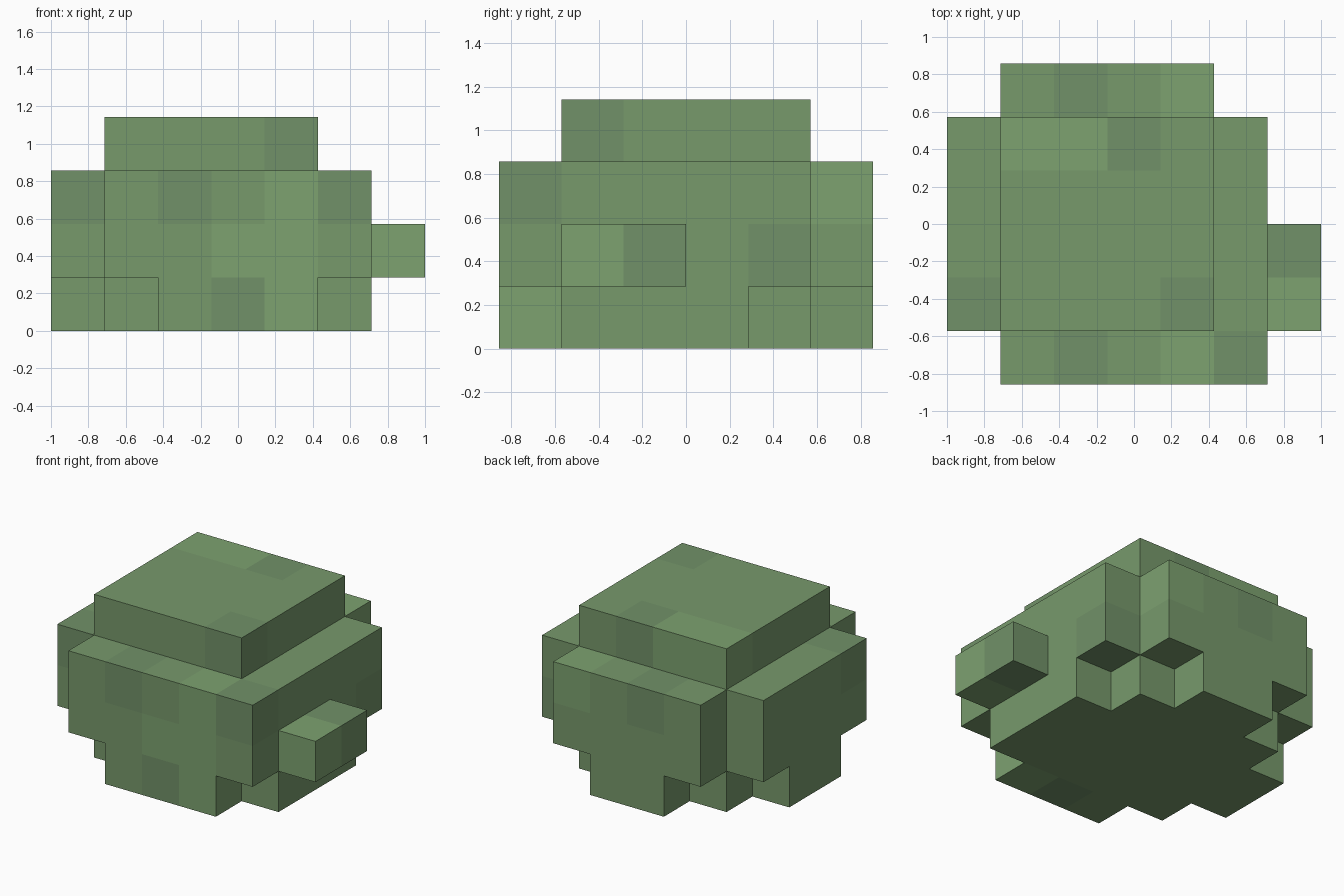
import bpy, bmesh
from mathutils import Vector

if "Cube" in bpy.data.objects:
    bpy.data.objects.remove(bpy.data.objects["Cube"])

U = 2 / 7                                   # block size
ORIGIN = Vector((-1.0, -3 * U, 0.0))

# Each part: height levels, then rows front to back as (first, last) block in x
base = {j: r for j, r in enumerate([(2, 4), (1, 5), (0, 5), (0, 5), (1, 4), (2, 3)])}
body = {j: r for j, r in enumerate([(1, 5), (0, 5), (0, 5), (0, 5), (0, 5), (1, 4)])}
crown = {j: (1, 4) for j in range(1, 5)}
side_sprig = {j: (6, 6) for j in (1, 2)}
parts = [((0,), base), ((1, 2), body), ((3,), crown), ((1,), side_sprig)]

cells = {(i, j, k) for levels, rows in parts for k in levels
         for j, (a, b) in rows.items() for i in range(a, b + 1)}

# Leaf shades: most blocks are mid green, a few are darker or lighter
dark = {(4, 1, 3), (3, 4, 3), (2, 0, 2), (5, 0, 2), (2, 5, 2),
        (6, 2, 1), (5, 4, 1), (0, 1, 2), (3, 0, 0)}
light = {(6, 1, 1), (4, 0, 2), (3, 0, 1), (4, 0, 1), (4, 0, 0),
         (1, 4, 3), (2, 4, 3), (4, 5, 2)}

mesh = bpy.data.meshes.new("bush")
for name, color in (("leaf_mid", (0.185, 0.32, 0.148, 1)),
                    ("leaf_dark", (0.165, 0.285, 0.138, 1)),
                    ("leaf_light", (0.205, 0.36, 0.163, 1))):
    mat = bpy.data.materials.new(name)
    mat.diffuse_color = color
    mat.use_nodes = True
    mat.node_tree.nodes["Principled BSDF"].inputs["Base Color"].default_value = mat.diffuse_color
    mesh.materials.append(mat)

# Outer skin only: one square for every block side without a neighbour
bm = bmesh.new()
for cell in sorted(cells):
    shade = 1 if cell in dark else 2 if cell in light else 0
    centre = ORIGIN + (Vector(cell) + Vector((0.5, 0.5, 0.5))) * U
    for axis in range(3):
        for sign in (-1, 1):
            n = Vector((0, 0, 0))
            n[axis] = sign
            if tuple(c + int(d) for c, d in zip(cell, n)) in cells:
                continue
            s = Vector((0, 0, 0))
            s[(axis + 1) % 3] = 1
            t = n.cross(s)
            corners = [n + s * a + t * b for a, b in ((-1, -1), (1, -1), (1, 1), (-1, 1))]
            face = bm.faces.new([bm.verts.new(centre + c * U / 2) for c in corners])
            face.material_index = shade
bmesh.ops.remove_doubles(bm, verts=bm.verts, dist=0.001)
bmesh.ops.recalc_face_normals(bm, faces=bm.faces)
bm.to_mesh(mesh)
bm.free()

bush = bpy.data.objects.new("bush", mesh)
bpy.context.collection.objects.link(bush)
